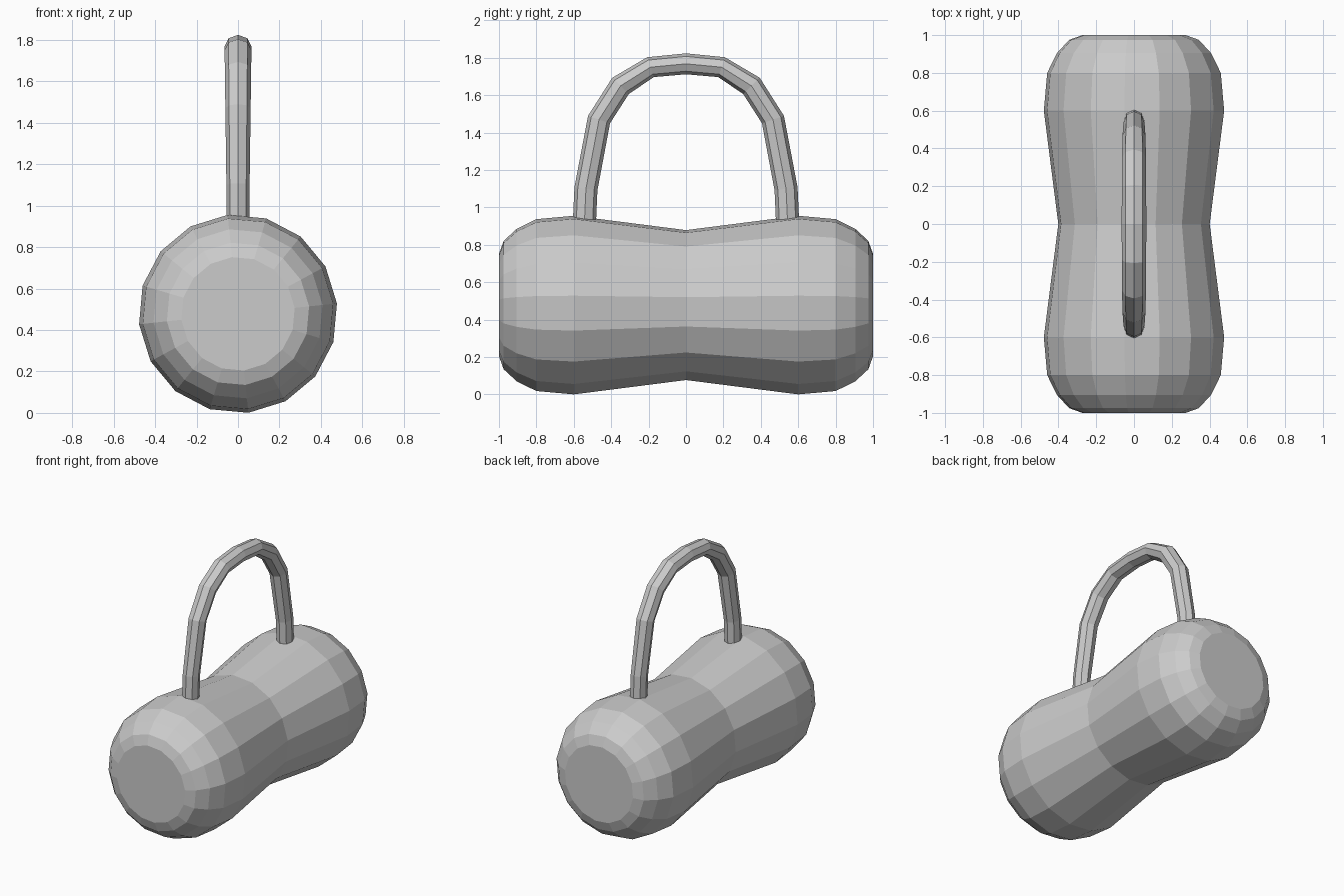
import bpy, bmesh, math

if "Cube" in bpy.data.objects:
    bpy.data.objects.remove(bpy.data.objects["Cube"])

SIDES = 16
CENTRE_Z = 0.478
TURN = math.radians(6)


def add_object(name, bm):
    bmesh.ops.recalc_face_normals(bm, faces=bm.faces)
    mesh = bpy.data.meshes.new(name)
    bm.to_mesh(mesh)
    bm.free()
    obj = bpy.data.objects.new(name, mesh)
    bpy.context.collection.objects.link(obj)
    return obj


def loft(name, rings):
    """Join rings of points into a closed, flat shaded skin."""
    bm = bmesh.new()
    loops = [[bm.verts.new(p) for p in ring] for ring in rings]
    n = len(loops[0])
    for a, b in zip(loops, loops[1:]):
        for i in range(n):
            j = (i + 1) % n
            bm.faces.new((a[i], a[j], b[j], b[i]))
    bm.faces.new(loops[0])
    bm.faces.new(loops[-1])
    return add_object(name, bm)


# Body: waisted barrel lying along y, (y, radius)
half = [(0.0, 0.403), (0.6, 0.48), (0.8, 0.462), (0.905, 0.41), (0.975, 0.345), (1.0, 0.275)]
profile = [(-y, r) for y, r in reversed(half[1:])] + half
body_rings = []
for y, r in profile:
    ring = []
    for i in range(SIDES):
        a = TURN + i * math.tau / SIDES
        ring.append((r * math.cos(a), y, CENTRE_Z + r * math.sin(a)))
    body_rings.append(ring)
loft("body", body_rings)

# Handle: eight-sided tube swept along an arch, (y, z)
arch = [(0.545, 0.88), (0.535, 1.1), (0.465, 1.47), (0.35, 1.65), (0.19, 1.75)]
path = [(-y, z) for y, z in arch] + [(0.0, 1.768)] + arch[::-1]
handle_rings = []
for k, (y, z) in enumerate(path):
    y0, z0 = path[max(k - 1, 0)]
    y1, z1 = path[min(k + 1, len(path) - 1)]
    length = math.hypot(y1 - y0, z1 - z0)
    ny, nz = -(z1 - z0) / length, (y1 - y0) / length
    width = 0.056 + 0.009 * max(0, (z - 1.1) / 0.67)
    depth = 0.062 if z < 1.7 else 0.056
    ring = []
    for i in range(8):
        a = i * math.tau / 8
        c, s = math.cos(a) * width, math.sin(a) * depth
        ring.append((c, y + ny * s, z + nz * s))
    handle_rings.append(ring)
loft("handle", handle_rings)
